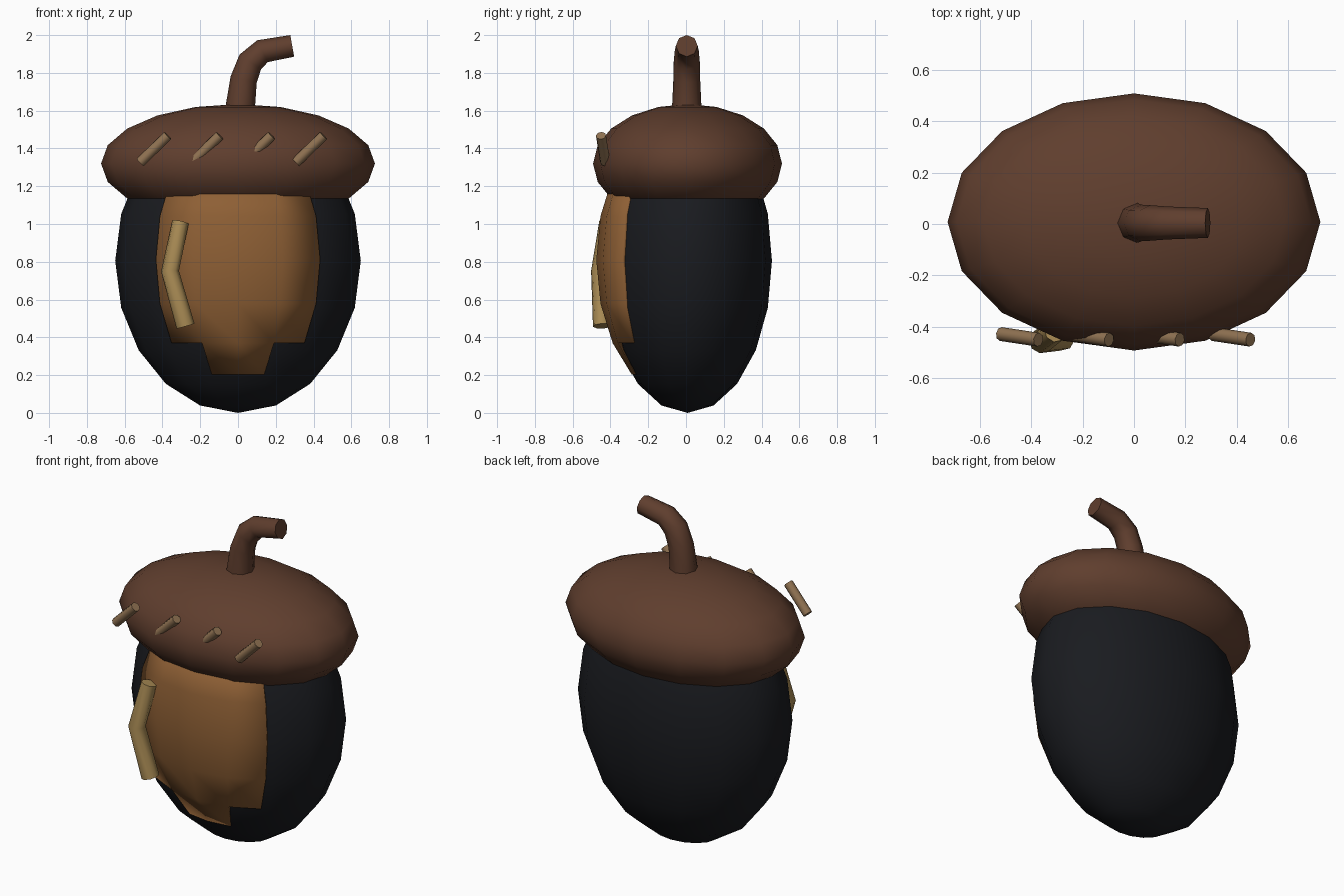
import bpy, bmesh, math
from mathutils import Vector

if "Cube" in bpy.data.objects:
    bpy.data.objects.remove(bpy.data.objects["Cube"])


def paint(obj, name, color):
    mat = bpy.data.materials.get(name) or bpy.data.materials.new(name)
    mat.diffuse_color = (*color, 1)
    mat.use_nodes = True
    mat.node_tree.nodes["Principled BSDF"].inputs["Base Color"].default_value = mat.diffuse_color
    obj.data.materials.append(mat)


def smooth(obj, angle=40):
    bpy.ops.object.select_all(action='DESELECT')
    obj.select_set(True)
    bpy.context.view_layer.objects.active = obj
    bpy.ops.object.shade_smooth_by_angle(angle=math.radians(angle))


def ellipsoid(name, center, size, mat, keep=None):
    """Scaled 16 x 10 sphere, optionally keeping only some of its faces."""
    bm = bmesh.new()
    bmesh.ops.create_uvsphere(bm, u_segments=16, v_segments=10, radius=1)
    if keep:
        drop = [f for f in bm.faces if not keep(f.calc_center_median())]
        bmesh.ops.delete(bm, geom=drop, context='FACES')
    for v in bm.verts:
        v.co = Vector(center) + v.co * Vector(size)
    me = bpy.data.meshes.new(name)
    bm.to_mesh(me)
    bm.free()
    obj = bpy.data.objects.new(name, me)
    bpy.context.collection.objects.link(obj)
    paint(obj, *mat)
    smooth(obj)
    return obj


def tube(name, path, mat):
    """Capped 8-sided tube through (x, y, z, radius) points."""
    cu = bpy.data.curves.new(name, 'CURVE')
    cu.dimensions = '3D'
    cu.bevel_depth = 1
    cu.bevel_resolution = 2
    cu.use_fill_caps = True
    sp = cu.splines.new('POLY')
    sp.points.add(len(path) - 1)
    for p, (x, y, z, r) in zip(sp.points, path):
        p.co = (x, y, z, 1)
        p.radius = r
    obj = bpy.data.objects.new(name, cu)
    bpy.context.collection.objects.link(obj)
    bpy.ops.object.select_all(action='DESELECT')
    obj.select_set(True)
    bpy.context.view_layer.objects.active = obj
    bpy.ops.object.convert(target='MESH')
    obj = bpy.context.view_layer.objects.active
    obj.name = name
    obj.data.materials.clear()
    paint(obj, *mat)
    smooth(obj, 50)
    return obj


DARK = ("dark_shell", (0.010, 0.011, 0.014))
CAP = ("cap_brown", (0.115, 0.048, 0.027))
FRONT = ("front_brown", (0.27, 0.115, 0.035))
TAN = ("highlight_tan", (0.40, 0.26, 0.09))
MARK = ("mark_tan", (0.28, 0.17, 0.085))

# Nut body and cap
ellipsoid("nut_body", (0, 0.008, 0.805), (0.65, 0.447, 0.805), DARK)
ellipsoid("cap", (0, 0.008, 1.32), (0.725, 0.5, 0.315), CAP)


# Raised front panel, four faces wide with a narrower bottom step
def in_panel(c):
    turn = math.degrees(abs(math.atan2(c.x, -c.y)))
    return (turn < 45 and abs(c.z) < 0.588) or (turn < 22.5 and -0.81 < c.z < 0)


panel = ellipsoid("front_panel", (0, -0.02, 0.81), (0.615, 0.455, 0.75), FRONT, in_panel)
mod = panel.modifiers.new("thickness", 'SOLIDIFY')
mod.thickness = 0.03
mod.offset = -1

# Bent stem
tube("stem", [(0.01, 0.004, 1.58, 0.078), (0.014, 0.004, 1.635, 0.077),
              (0.03, 0.004, 1.765, 0.071), (0.065, 0.004, 1.858, 0.069),
              (0.13, 0.004, 1.915, 0.064), (0.287, 0.004, 1.943, 0.058)], CAP)

# Curved highlight on the panel
tube("highlight", [(-0.305, -0.415, 1.01, 0.045), (-0.36, -0.455, 0.75, 0.048),
                   (-0.278, -0.443, 0.46, 0.05)], TAN)

# Slanted marks along the cap
for i in range(4):
    x = -0.445 + 0.275 * i
    tube(f"cap_mark_{i + 1}", [(x - 0.073, -0.428, 1.327, 0.027),
                               (x + 0.073, -0.45, 1.468, 0.027)], MARK)
